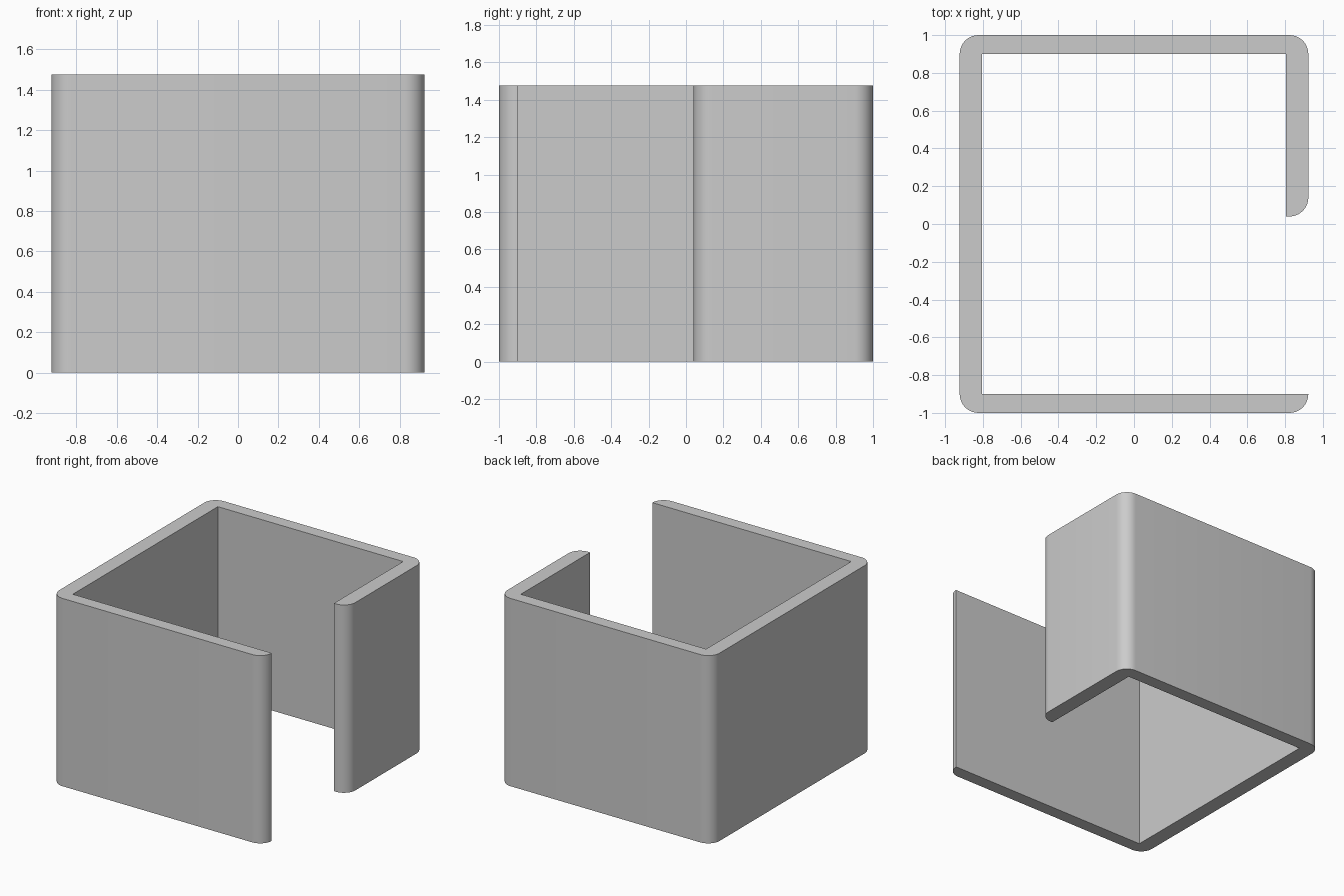
import bpy, bmesh
from math import cos, sin, radians

if "Cube" in bpy.data.objects:
    bpy.data.objects.remove(bpy.data.objects["Cube"])

HEIGHT = 1.475
OX, OY = 0.923, 1.0      # outer half sizes
IX, IY = 0.805, 0.9      # inner half sizes
R = 0.1                  # outer corner radius
LIP_END = 0.04           # free end of the short right wall


def corner(cx, cy, start, end, steps=10):
    """Points of a rounded corner around a centre."""
    angles = [radians(start + (end - start) * i / steps) for i in range(steps + 1)]
    return [(cx + R * cos(a), cy + R * sin(a)) for a in angles]


# Plan outline: outer edge counter-clockwise from the short wall, then the inner edge back
outline = (
    corner(OX - R, LIP_END + R, -90, 0)
    + corner(OX - R, OY - R, 0, 90)
    + corner(-OX + R, OY - R, 90, 180)
    + corner(-OX + R, -OY + R, 180, 270)
    + corner(OX - R, -OY + R, 270, 360)
    + [(-IX, -IY), (-IX, IY), (IX, IY), (IX, LIP_END)]
)

# Wall shell: extrude the outline upward
bm = bmesh.new()
base = bm.faces.new([bm.verts.new((x, y, 0)) for x, y in outline])
top = bmesh.ops.extrude_face_region(bm, geom=[base], use_keep_orig=True)
bmesh.ops.translate(bm, vec=(0, 0, HEIGHT),
                    verts=[g for g in top["geom"] if isinstance(g, bmesh.types.BMVert)])
bmesh.ops.recalc_face_normals(bm, faces=bm.faces)
mesh = bpy.data.meshes.new("open_wall_shell")
bm.to_mesh(mesh)
bm.free()

shell = bpy.data.objects.new("open_wall_shell", mesh)
bpy.context.collection.objects.link(shell)

# Smooth rounded corners, sharp edges elsewhere
bpy.context.view_layer.objects.active = shell
shell.select_set(True)
bpy.ops.object.shade_smooth_by_angle(angle=radians(30))
